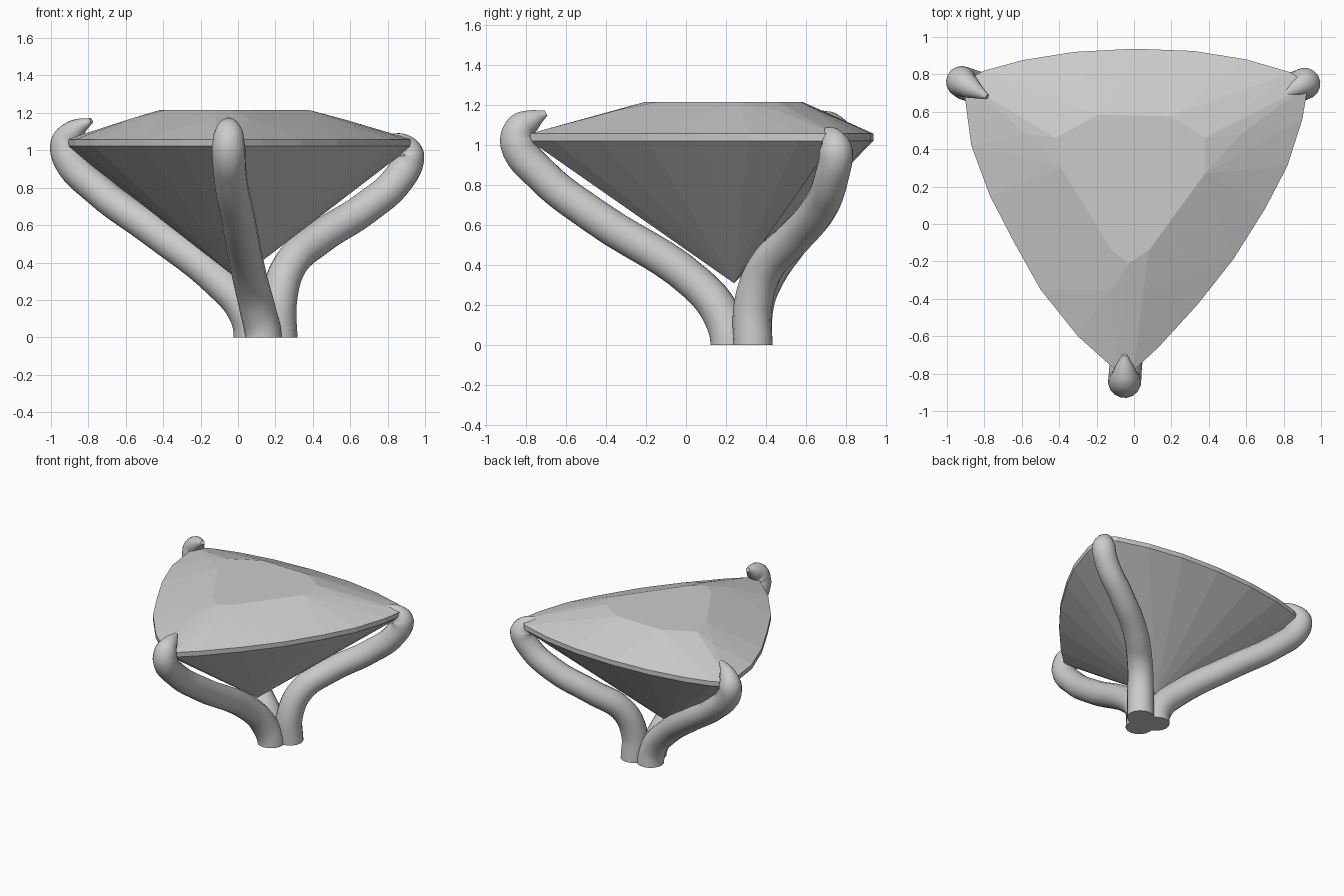
import bpy, bmesh
from mathutils import Vector

# --- Faceted trillion-cut stone: convex hull of girdle, crown and culet ---
girdle = [(-0.915, 0.76), (-0.80, 0.82), (-0.60, 0.875), (-0.32, 0.92), (0.0, 0.937),
          (0.32, 0.925), (0.60, 0.88), (0.84, 0.81), (0.93, 0.74), (0.90, 0.56),
          (0.82, 0.31), (0.70, 0.08), (0.53, -0.19), (0.34, -0.43), (0.13, -0.66),
          (0.0, -0.78), (-0.10, -0.78), (-0.30, -0.60), (-0.50, -0.35), (-0.64, -0.10),
          (-0.77, 0.15), (-0.87, 0.42)]
table = [(-0.42, 0.46), (-0.19, 0.585), (0.20, 0.575), (0.38, 0.46), (0.38, 0.27),
         (0.08, -0.14), (-0.03, -0.21), (-0.12, -0.14), (-0.39, 0.30)]
crown = [(-0.57, 0.48, 1.17), (0.57, 0.48, 1.165), (-0.12, -0.35, 1.173), (0.05, -0.35, 1.173)]
culet = (0.0, 0.24, 0.31)

bm = bmesh.new()
for x, y in girdle:
    bm.verts.new((x, y, 1.022))
    bm.verts.new((x, y, 1.058))
for x, y in table:
    bm.verts.new((x, y, 1.215))
for p in crown:
    bm.verts.new(p)
bm.verts.new(culet)
res = bmesh.ops.convex_hull(bm, input=bm.verts[:])
loose = [v for v in bm.verts if not v.link_faces]
bmesh.ops.delete(bm, geom=loose, context='VERTS')
bmesh.ops.recalc_face_normals(bm, faces=bm.faces[:])
me = bpy.data.meshes.new("gemstone")
bm.to_mesh(me)
bm.free()
bpy.context.collection.objects.link(bpy.data.objects.new("gemstone", me))


# --- Claw prongs: tapered round tubes along smooth paths ---
def prong(name, pts):
    cu = bpy.data.curves.new(name, 'CURVE')
    cu.dimensions = '3D'
    cu.bevel_depth = 1.0
    cu.bevel_resolution = 6
    cu.resolution_u = 6
    cu.use_fill_caps = True
    sp = cu.splines.new('BEZIER')
    sp.bezier_points.add(len(pts) - 1)
    for bp, (x, y, z, r) in zip(sp.bezier_points, pts):
        bp.co = Vector((x, y, z))
        bp.radius = r
        bp.handle_left_type = bp.handle_right_type = 'AUTO'
    # keep the foot vertical so that its cap lies on the ground
    foot = sp.bezier_points[0]
    foot.handle_left_type = foot.handle_right_type = 'FREE'
    foot.handle_right = foot.co + Vector((0, 0, 0.05))
    foot.handle_left = foot.co - Vector((0, 0, 0.05))
    ob = bpy.data.objects.new(name, cu)
    bpy.context.collection.objects.link(ob)
    bpy.ops.object.select_all(action='DESELECT')
    ob.select_set(True)
    bpy.context.view_layer.objects.active = ob
    bpy.ops.object.convert(target='MESH')
    bpy.ops.object.shade_smooth_by_angle()


prong("front_prong", [
    (0.135, 0.22, 0, 0.098), (0.105, 0.18, 0.15, 0.096), (0.065, 0.05, 0.31, 0.092),
    (0.0, -0.45, 0.64, 0.09), (-0.04, -0.72, 0.85, 0.088), (-0.05, -0.84, 1.01, 0.09),
    (-0.05, -0.825, 1.085, 0.08), (-0.05, -0.77, 1.125, 0.055), (-0.05, -0.70, 1.16, 0.015)])
prong("back_left_prong", [
    (0.075, 0.335, 0, 0.098), (0.04, 0.335, 0.14, 0.096), (-0.10, 0.38, 0.30, 0.092),
    (-0.45, 0.56, 0.57, 0.088), (-0.75, 0.70, 0.79, 0.086), (-0.90, 0.75, 0.95, 0.088),
    (-0.92, 0.76, 1.04, 0.082), (-0.875, 0.73, 1.105, 0.06), (-0.785, 0.68, 1.16, 0.015)])
prong("back_right_prong", [
    (0.22, 0.335, 0, 0.098), (0.22, 0.335, 0.20, 0.096), (0.28, 0.40, 0.39, 0.092),
    (0.44, 0.54, 0.535, 0.09), (0.68, 0.67, 0.69, 0.088), (0.86, 0.73, 0.85, 0.086),
    (0.912, 0.75, 0.975, 0.085), (0.885, 0.735, 1.03, 0.06), (0.80, 0.69, 1.075, 0.015)])
